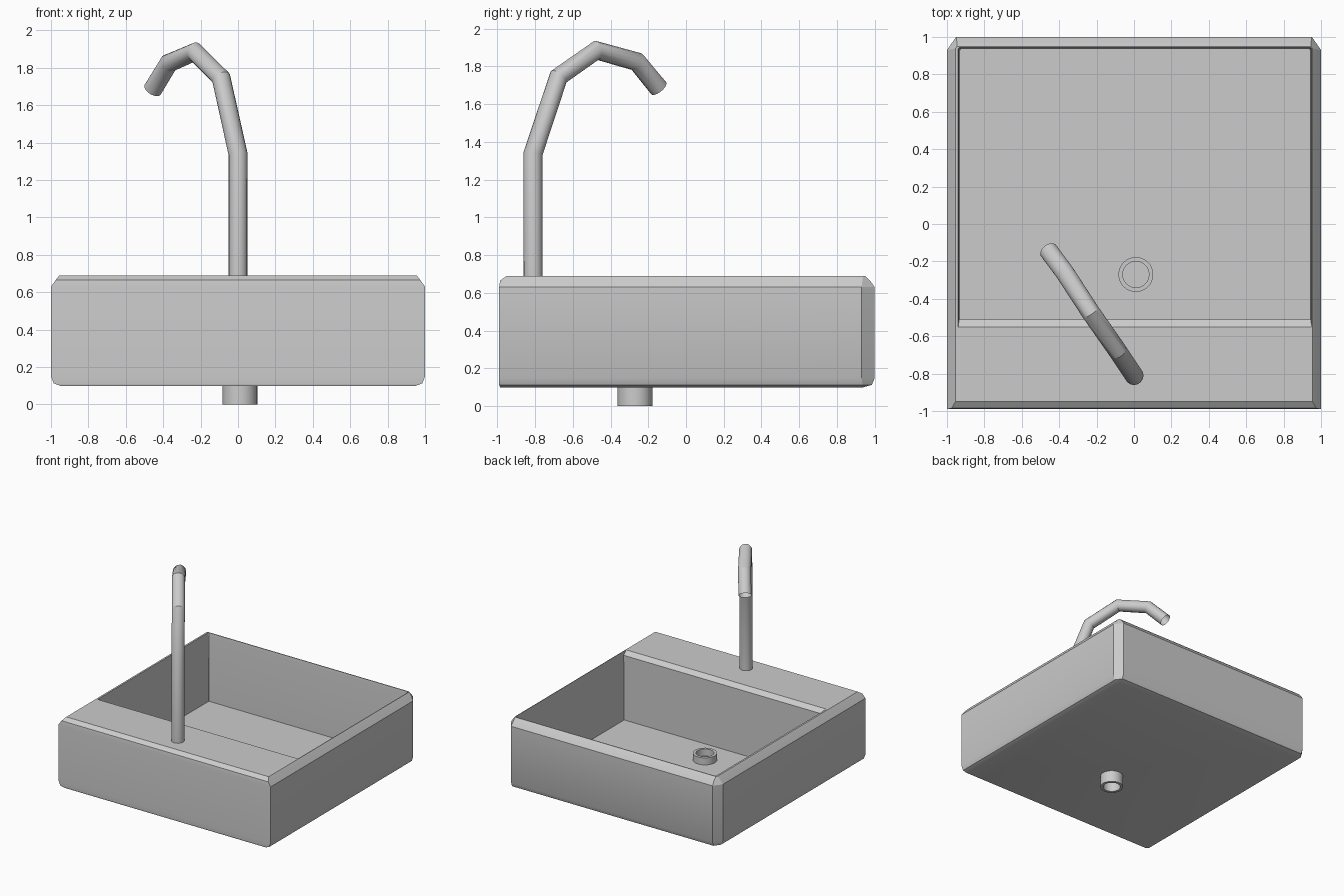
import bpy, bmesh, math

cube = bpy.data.objects.get("Cube")
if cube:
    bpy.data.objects.remove(cube, do_unlink=True)

# Single grey finish
grey = bpy.data.materials.new("light_grey")
grey.use_nodes = True
colour = (0.6, 0.6, 0.6, 1)
grey.diffuse_color = colour
grey.node_tree.nodes["Principled BSDF"].inputs["Base Color"].default_value = colour


def add_object(name, mesh, angle):
    mesh.materials.clear()
    mesh.materials.append(grey)
    obj = bpy.data.objects.new(name, mesh)
    bpy.context.collection.objects.link(obj)
    bpy.ops.object.select_all(action='DESELECT')
    obj.select_set(True)
    bpy.context.view_layer.objects.active = obj
    bpy.ops.object.shade_smooth_by_angle(angle=math.radians(angle))
    return obj


def loft(name, rings, angle, closed=False):
    """Skin equal rings of points; cap the ends or join last to first."""
    bm = bmesh.new()
    loops = [[bm.verts.new(p) for p in ring] for ring in rings]
    pairs = list(zip(loops, loops[1:]))
    if closed:
        pairs.append((loops[-1], loops[0]))
    else:
        bm.faces.new(loops[0])
        bm.faces.new(loops[-1])
    n = len(loops[0])
    for a, b in pairs:
        for i in range(n):
            j = (i + 1) % n
            bm.faces.new((a[i], a[j], b[j], b[i]))
    bmesh.ops.recalc_face_normals(bm, faces=bm.faces)
    mesh = bpy.data.meshes.new(name)
    bm.to_mesh(mesh)
    bm.free()
    return add_object(name, mesh, angle)


def tray_ring(x0, x1, y0, y1, z, cut):
    """Rectangle with the two back corners cut off."""
    return [(x0, y0, z), (x1, y0, z), (x1, y1 - cut, z),
            (x1 - cut * 0.7, y1, z), (x0 + cut * 0.7, y1, z), (x0, y1 - cut, z)]


# Basin: outer shell, chamfered rim, front ledge, lip and bowl
loft("basin", [
    tray_ring(-0.95, 0.95, -0.985, 0.94, 0.10, 0.02),
    tray_ring(-0.985, 0.985, -0.99, 0.985, 0.113, 0.05),
    tray_ring(-1, 1, -0.99, 1, 0.15, 0.07),
    tray_ring(-1, 1, -0.99, 1, 0.63, 0.07),
    tray_ring(-0.975, 0.975, -0.985, 0.975, 0.665, 0.04),
    tray_ring(-0.955, 0.955, -0.95, 0.95, 0.69, 0.012),
    tray_ring(-0.94, 0.95, -0.55, 0.943, 0.69, 0.006),
    tray_ring(-0.935, 0.945, -0.51, 0.94, 0.66, 0.005),
    tray_ring(-0.93, 0.94, -0.51, 0.935, 0.11, 0.005),
], 25)


# Drain pipe: hollow tube through the floor
def circle(r, z, n=32):
    return [(0.01 + r * math.cos(math.tau * i / n),
             -0.27 + r * math.sin(math.tau * i / n), z) for i in range(n)]


loft("drain_pipe", [circle(0.093, 0), circle(0.093, 0.17),
                    circle(0.07, 0.17), circle(0.07, 0)], 30, closed=True)

# Faucet: open-ended tube along a bent path
path = [(0, -0.81, 0.68), (0, -0.81, 1.34), (-0.09, -0.675, 1.745),
        (-0.23, -0.475, 1.885), (-0.37, -0.26, 1.825), (-0.455, -0.145, 1.685)]
curve = bpy.data.curves.new("faucet_path", 'CURVE')
curve.dimensions = '3D'
curve.bevel_depth = 0.051
curve.bevel_resolution = 6
spline = curve.splines.new('POLY')
spline.points.add(len(path) - 1)
for point, co in zip(spline.points, path):
    point.co = (*co, 1)
helper = bpy.data.objects.new("faucet_path", curve)
bpy.context.collection.objects.link(helper)
bpy.context.view_layer.update()
tube = bpy.data.meshes.new_from_object(
    helper.evaluated_get(bpy.context.evaluated_depsgraph_get()))
bpy.data.objects.remove(helper, do_unlink=True)
tube.name = "faucet"
add_object("faucet", tube, 25)
